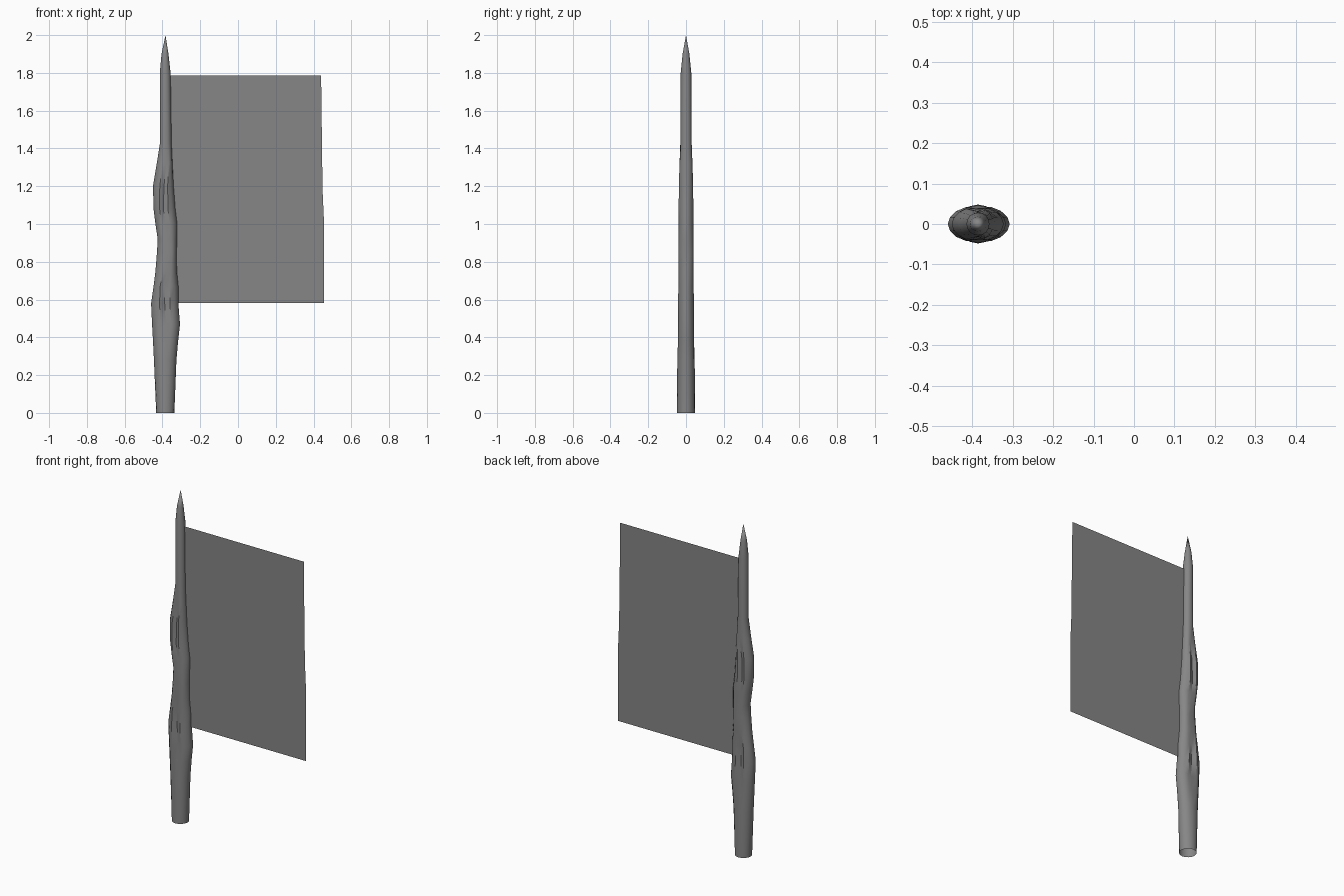
import bpy, bmesh, math

if "Cube" in bpy.data.objects:
    bpy.data.objects.remove(bpy.data.objects["Cube"], do_unlink=True)

GREY = (0.24, 0.24, 0.24, 1)
mat = bpy.data.materials.new("weathered grey")
mat.use_nodes = True
mat.diffuse_color = GREY
bsdf = mat.node_tree.nodes["Principled BSDF"]
bsdf.inputs["Base Color"].default_value = GREY
bsdf.inputs["Roughness"].default_value = 0.8


def make_object(name, bm):
    mesh = bpy.data.meshes.new(name)
    bm.to_mesh(mesh)
    bm.free()
    mesh.materials.append(mat)
    obj = bpy.data.objects.new(name, mesh)
    bpy.context.collection.objects.link(obj)
    return obj


# Gnarled pole: height, left edge, right edge, half depth, crease depth, crease x
SECTIONS = [
    (0, -.433, -.337, .048, 0, -.385),
    (.28, -.445, -.326, .046, 0, -.385),
    (.38, -.45, -.317, .046, .2, -.385),
    (.47, -.455, -.307, .046, .35, -.383),
    (.58, -.46, -.316, .045, .4, -.388),
    (.67, -.447, -.316, .044, .35, -.39),
    (.75, -.437, -.324, .043, .15, -.375),
    (.85, -.429, -.325, .043, .1, -.365),
    (.92, -.425, -.323, .042, .15, -.375),
    (1.0, -.437, -.322, .042, .25, -.385),
    (1.08, -.447, -.332, .042, .35, -.395),
    (1.2, -.45, -.341, .041, .35, -.392),
    (1.32, -.43, -.347, .037, .2, -.38),
    (1.43, -.413, -.352, .03, 0, -.383),
    (1.8, -.414, -.357, .028, 0, -.385),
    (1.9, -.405, -.368, .018, 0, -.386),
]
SIDES = 16

bm = bmesh.new()
rings = []
for z, left, right, depth, crease, seam in SECTIONS:
    ring = []
    for i in range(SIDES):
        a = math.tau * i / SIDES
        c, s = math.cos(a), math.sin(a)
        # Each half bulges away from the crease line at front and back
        x = seam + c * ((right - seam) if c > 0 else (seam - left))
        y = depth * s
        if abs(c) < 0.01:
            y *= 1 - crease
        ring.append(bm.verts.new((x, y, z)))
    rings.append(ring)
for low, high in zip(rings, rings[1:]):
    for i in range(SIDES):
        j = (i + 1) % SIDES
        bm.faces.new((low[i], low[j], high[j], high[i]))
# Pointed tip; the foot stays open
tip = bm.verts.new((-.384, 0, 2))
for i in range(SIDES):
    bm.faces.new((rings[-1][i], rings[-1][(i + 1) % SIDES], tip))
pole = make_object("pole", bm)
bpy.context.view_layer.objects.active = pole
pole.select_set(True)
bpy.ops.object.shade_smooth_by_angle(angle=math.radians(45))

# Flat banner with a torn outer edge
OUTLINE = [
    (-.385, .583), (.455, .583), (.455, 1.017), (.28, 1.017), (.33, 1.04),
    (.375, 1.095), (.43, 1.115), (.30, 1.165), (.36, 1.178), (.43, 1.205),
    (.37, 1.245), (.31, 1.265), (.19, 1.29), (.28, 1.305), (.32, 1.32),
    (.35, 1.35), (.44, 1.35), (.44, 1.785), (-.385, 1.785),
]
bm = bmesh.new()
bm.faces.new([bm.verts.new((x, 0, z)) for x, z in OUTLINE])
bmesh.ops.triangulate(bm, faces=bm.faces[:])
make_object("banner", bm)
